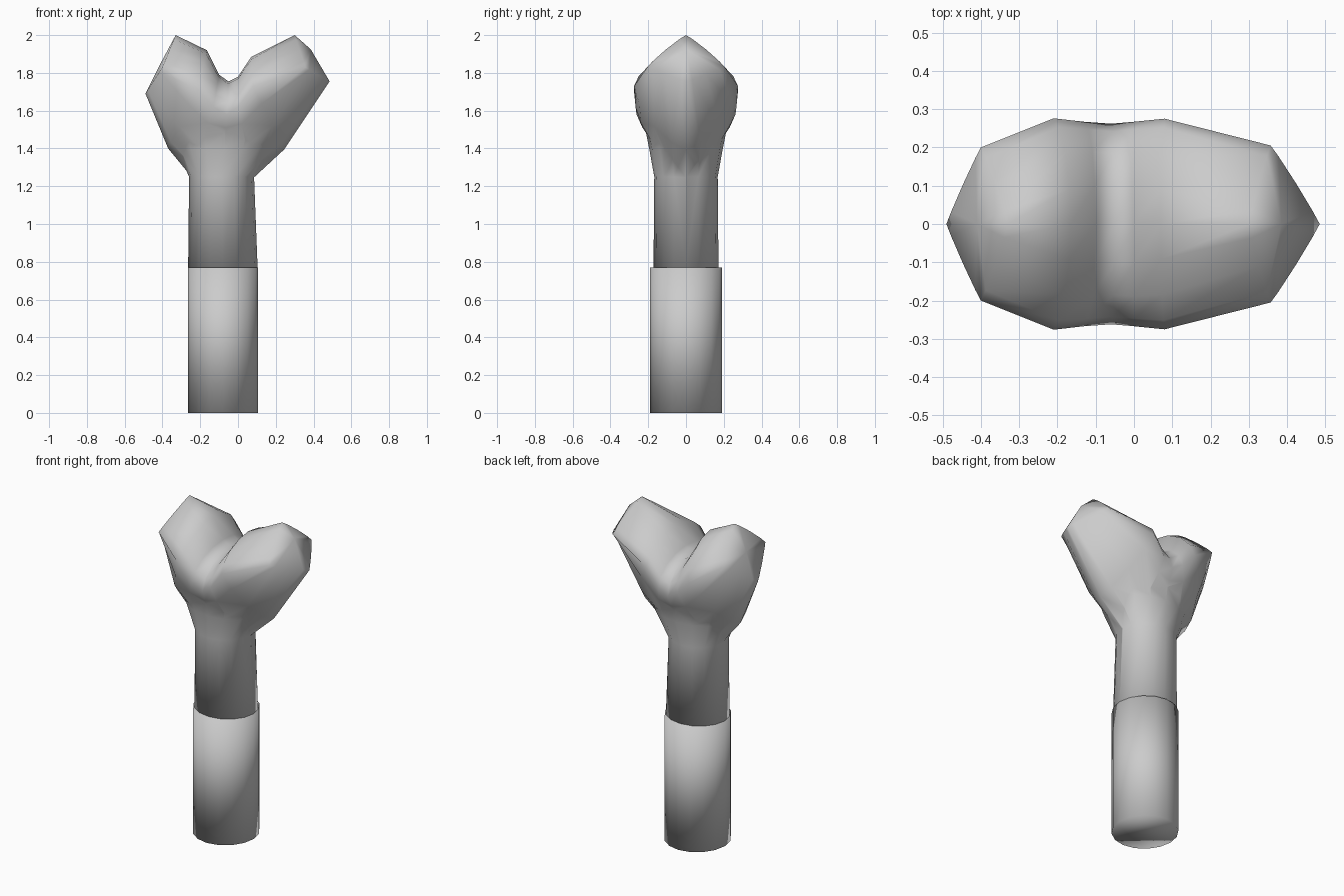
import bpy, bmesh, math

if "Cube" in bpy.data.objects:
    bpy.data.objects.remove(bpy.data.objects["Cube"])

def loft(name, rings, start=None, end=None):
    """Skin a list of equal-length point rings and close both ends."""
    bm = bmesh.new()
    rows = [[bm.verts.new(p) for p in r] for r in rings]
    n = len(rows[0])
    for a, b in zip(rows, rows[1:]):
        for i in range(n):
            j = (i + 1) % n
            bm.faces.new((a[i], a[j], b[j], b[i]))
    for row, centre in ((rows[0], start), (rows[-1], end)):
        if centre:
            c = bm.verts.new(centre)
            for i in range(n):
                bm.faces.new((row[i], row[(i + 1) % n], c))
        else:
            bm.faces.new(row)
    bmesh.ops.recalc_face_normals(bm, faces=bm.faces)
    me = bpy.data.meshes.new(name)
    bm.to_mesh(me)
    bm.free()
    ob = bpy.data.objects.new(name, me)
    bpy.context.collection.objects.link(ob)
    return ob

def flat_ring(z, cx, rx, ry, n=16):
    return [(cx + rx * math.cos(2 * math.pi * i / n),
             ry * math.sin(2 * math.pi * i / n), z) for i in range(n)]

def fork_ring(top, side, bottom, p_top, p_bottom, n=16):
    """Oval through a top point, two side points and a bottom point (x, z).
    The exponents go from round (1) to diamond (2)."""
    sx, sz, w = side
    pts = []
    for i in range(n):
        a = 2 * math.pi * i / n
        c, s = math.cos(a), math.sin(a)
        (tx, tz), p = (top, p_top) if c >= 0 else (bottom, p_bottom)
        k = abs(c) ** p
        y = math.copysign(abs(s) ** p, s) * w
        pts.append((sx + k * (tx - sx), y, sz + k * (tz - sz)))
    return pts

def smooth(ob, angle):
    bpy.ops.object.select_all(action='DESELECT')
    ob.select_set(True)
    bpy.context.view_layer.objects.active = ob
    bpy.ops.object.shade_smooth_by_angle(angle=math.radians(angle))

# handle grip: straight round lower sleeve
grip = loft("handle_grip", [flat_ring(0, -0.08, 0.185, 0.19),
                            flat_ring(0.77, -0.08, 0.185, 0.19)])
smooth(grip, 100)

# neck: flares out into the fork
neck = loft("forked_neck", [flat_ring(z, cx, rx, ry) for z, cx, rx, ry in (
    (0.765, -0.08, 0.184, 0.172), (1.25, -0.087, 0.172, 0.168),
    (1.40, -0.07, 0.255, 0.195), (1.49, -0.07, 0.29, 0.213),
    (1.61, -0.065, 0.25, 0.25))])

# arms: one V-shaped tube running from the left tip to the right tip
arms = loft("fork_arms", [fork_ring(*r) for r in (
    ((-0.33, 2.0), (-0.40, 1.83, 0.20), (-0.49, 1.69), 1.8, 1.9),
    ((-0.165, 1.92), (-0.21, 1.71, 0.276), (-0.37, 1.40), 1.15, 1.35),
    ((-0.10, 1.79), (-0.13, 1.62, 0.267), (-0.255, 1.26), 1.0, 1.5),
    ((-0.05, 1.755), (-0.06, 1.58, 0.262), (-0.08, 1.255), 1.0, 1.6),
    ((0.0, 1.78), (0.0, 1.62, 0.267), (0.083, 1.245), 1.0, 1.5),
    ((0.07, 1.885), (0.08, 1.73, 0.275), (0.245, 1.395), 1.15, 1.35),
    ((0.30, 2.0), (0.357, 1.83, 0.205), (0.485, 1.755), 1.8, 1.9))],
    start=(-0.41, 0, 1.85), end=(0.385, 0, 1.925))

# merge arms into the neck
mod = neck.modifiers.new("join_arms", 'BOOLEAN')
mod.operation = 'UNION'
mod.solver = 'EXACT'
mod.object = arms
bpy.context.view_layer.objects.active = neck
neck.select_set(True)
bpy.ops.object.modifier_apply(modifier=mod.name)
bpy.data.objects.remove(arms)
smooth(neck, 110)
